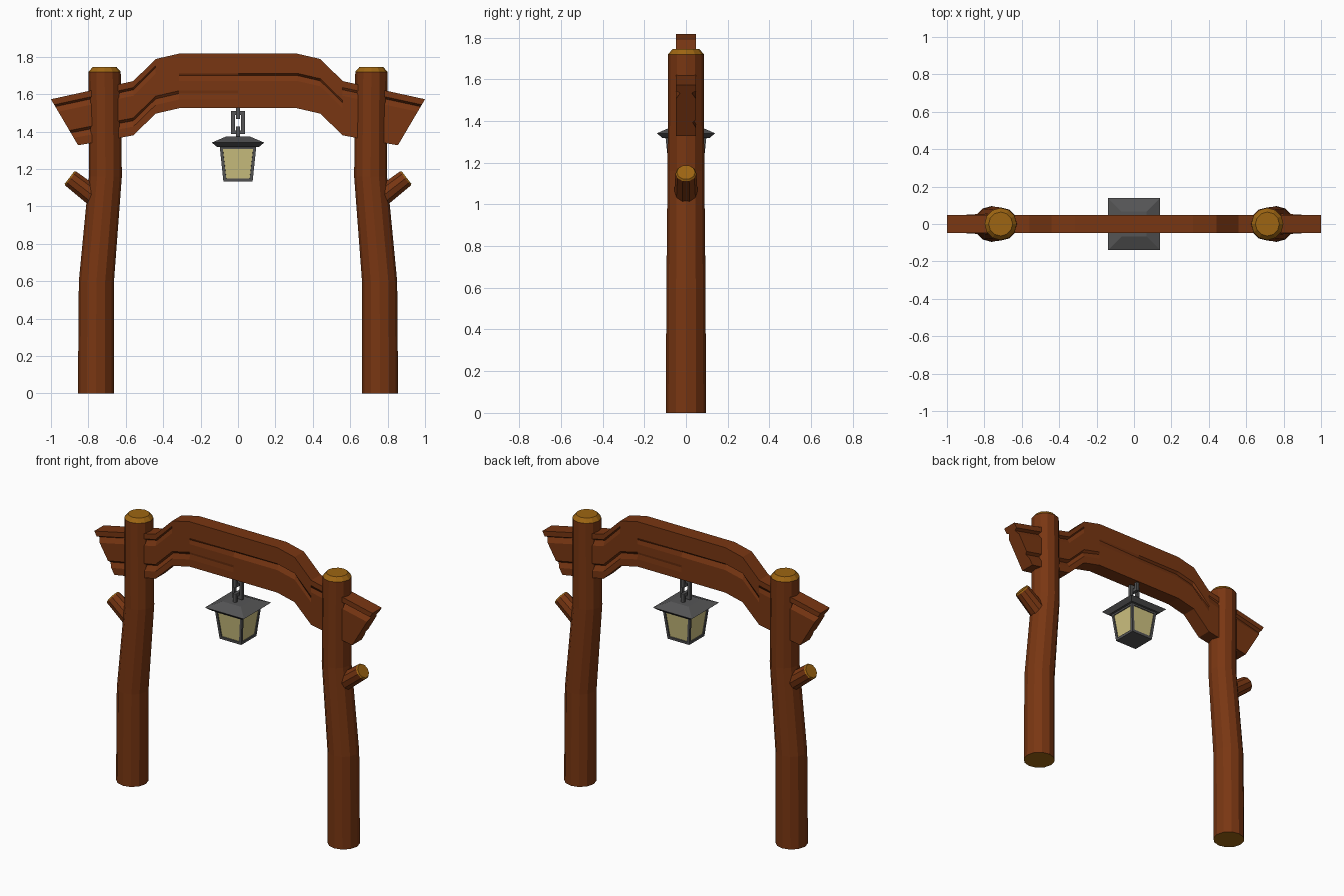
import bpy, bmesh, math
from mathutils import Vector, Matrix

if "Cube" in bpy.data.objects:
    bpy.data.objects.remove(bpy.data.objects["Cube"])


def mat(name, rgb):
    m = bpy.data.materials.new(name)
    m.diffuse_color = (*rgb, 1)
    m.use_nodes = True
    m.node_tree.nodes["Principled BSDF"].inputs["Base Color"].default_value = m.diffuse_color
    return m


BARK = mat("bark brown", (0.19, 0.037, 0.006))
CUT = mat("cut wood", (0.34, 0.13, 0.006))
METAL = mat("dark metal", (0.09, 0.09, 0.092))
GLASS = mat("lamp glass", (0.62, 0.54, 0.22))


def finish(bm, name, mats):
    bmesh.ops.recalc_face_normals(bm, faces=bm.faces)
    me = bpy.data.meshes.new(name)
    bm.to_mesh(me)
    bm.free()
    for m in mats:
        me.materials.append(m)
    ob = bpy.data.objects.new(name, me)
    bpy.context.collection.objects.link(ob)
    return ob


def loft(bm, rings):
    """Skin closed rings of points and cap both ends."""
    vs = [[bm.verts.new(p) for p in r] for r in rings]
    n = len(vs[0])
    for a, b in zip(vs, vs[1:]):
        for i in range(n):
            j = (i + 1) % n
            bm.faces.new((a[i], a[j], b[j], b[i]))
    bm.faces.new(vs[0])
    bm.faces.new(vs[-1])


def circle(x, z, r, n=12, phase=0.0):
    return [Vector((x + r * math.cos(phase + math.tau * i / n),
                    r * math.sin(phase + math.tau * i / n), z)) for i in range(n)]


def square(half, z):
    return circle(0, z, half * math.sqrt(2), 4, math.pi / 4)


# Posts with cut ends, and a branch stub on each outer side
for side, s in (("left", -1), ("right", 1)):
    bm = bmesh.new()
    loft(bm, [circle(s * x, z, r) for z, x, r in (
        (0, .76, .096), (.6, .757, .094), (1.16, .709, .088),
        (1.72, .713, .086), (1.745, .713, .064))])
    for f in bm.faces:
        z = f.calc_center_median().z
        f.material_index = int(z > 1.725 or z < .001)
    finish(bm, side + "_post", [BARK, CUT])

    bm = bmesh.new()
    loft(bm, [circle(0, z, r, 10) for z, r in (
        (0, .058), (.208, .05), (.216, .044))])
    for f in bm.faces:
        f.material_index = int(f.calc_center_median().z > .21)
    axis = Vector((s * .79, 0, .61))
    rot = axis.to_track_quat('Z', 'Y').to_matrix().to_4x4()
    bm.transform(Matrix.Translation((s * .73, 0, 1.022)) @ rot)
    finish(bm, side + "_branch_stub", [BARK, CUT])

# Arched beam: half profile (top x, top z, bottom x, bottom z), mirrored
half = [(1, 1.573, .855, 1.327), (.79, 1.619, .79, 1.338), (.56, 1.67, .56, 1.38),
        (.44, 1.788, .44, 1.496), (.315, 1.817, .315, 1.525)]
stations = [(-a, b, -c, d) for a, b, c, d in half] + [(0, 1.817, 0, 1.525)] + half[::-1]
# Depth of the upper, middle and lower carved grooves at each station
depths = [(.02, 0, .016), (.02, 0, .016), (.016, 0, .02), (0, 0, .016), (0, 0, .006),
          (0, .012, 0), (0, .016, 0), (0, .016, 0), (0, 0, 0), (.016, 0, 0), (.02, 0, 0)]
bands = [(.12, .16, .27), (.36, .40, .50), (.68, .73, .84)]


def beam_side(dep):
    pts = [(0, 0)]
    for (a, b, c), d in zip(bands, dep):
        pts += [(a, 0), (b, d), (c, 0)]
    return pts + [(1, 0)]


bm = bmesh.new()
rings = []
for i, (xt, zt, xb, zb) in enumerate(stations):
    front = [(v, -.048 + d) for v, d in beam_side(depths[i])]
    back = [(v, .048 - d) for v, d in beam_side(depths[-1 - i])]
    rings.append([Vector((xt + (xb - xt) * v, y, zt + (zb - zt) * v))
                  for v, y in front + back[::-1]])
loft(bm, rings)
finish(bm, "arched_beam", [BARK])

# Lantern roof
bm = bmesh.new()
loft(bm, [square(h, z) for h, z in ((.112, 1.318), (.14, 1.341), (.066, 1.373))])
finish(bm, "lantern_roof", [METAL])

# Lantern body with inset glass panes
bm = bmesh.new()
loft(bm, [square(.078, 1.132), square(.098, 1.322)])
bmesh.ops.recalc_face_normals(bm, faces=bm.faces)
panes = [f for f in bm.faces if abs(f.normal.z) < .5]
bmesh.ops.inset_individual(bm, faces=panes, thickness=.022, depth=0)
bmesh.ops.inset_individual(bm, faces=panes, thickness=.001, depth=-.006)
for f in panes:
    f.material_index = 1
finish(bm, "lantern_body", [METAL, GLASS])


# Chain links: rectangular rings, alternate ones turned a quarter
def link(name, z0, z1, turned, w=.037, t=.02):
    bm = bmesh.new()
    mid, h = (z0 + z1) / 2, z1 - z0
    for x, z, sx, sz in ((-w + t / 2, mid, t, h), (w - t / 2, mid, t, h),
                         (0, z0 + t / 2, 2 * w - 2 * t, t), (0, z1 - t / 2, 2 * w - 2 * t, t)):
        bmesh.ops.create_cube(bm, size=1, matrix=Matrix.Translation((x, 0, z))
                              @ Matrix.Diagonal((sx, t, sz, 1)))
    if turned:
        bm.transform(Matrix.Rotation(math.pi / 2, 4, 'Z'))
    finish(bm, name, [METAL])


link("chain_link_top", 1.468, 1.56, True)
link("chain_link_middle", 1.387, 1.51, False)
link("chain_link_bottom", 1.345, 1.428, True)
